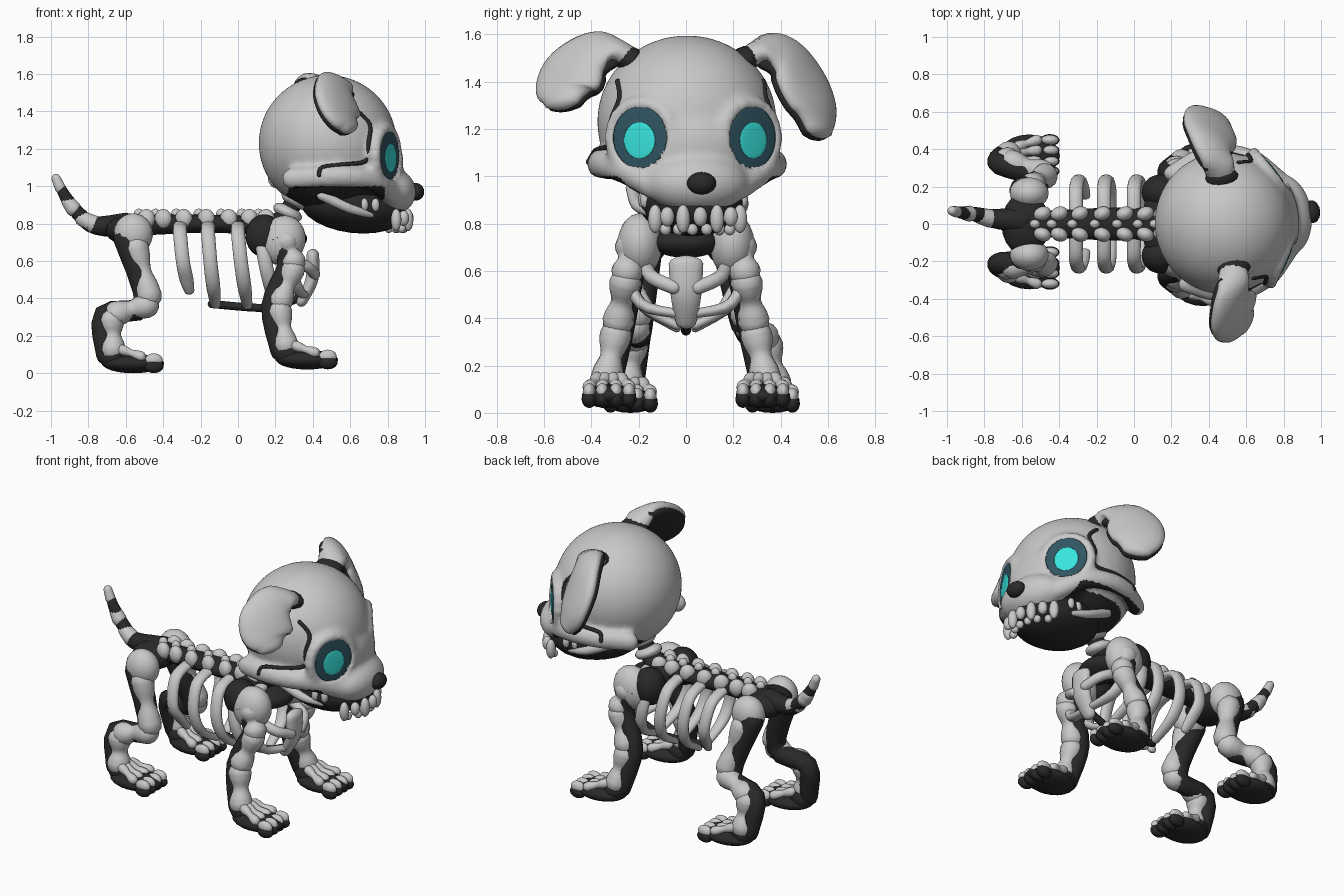
import bpy, bmesh, math
from mathutils import Vector, Matrix, Euler
from mathutils.bvhtree import BVHTree

if "Cube" in bpy.data.objects:
    bpy.data.objects.remove(bpy.data.objects["Cube"])


def material(name, rgb):
    m = bpy.data.materials.new(name)
    m.diffuse_color = (*rgb, 1)
    m.use_nodes = True
    m.node_tree.nodes["Principled BSDF"].inputs["Base Color"].default_value = m.diffuse_color
    return m


BONE = material("bone grey", (0.58, 0.58, 0.58))
DARK = material("charcoal", (0.022, 0.022, 0.022))
TEAL = material("dark teal", (0.03, 0.09, 0.12))
CYAN = material("bright cyan", (0.04, 0.77, 0.72))
BODY = Matrix()
HEAD = Matrix.Translation((0.45, 0, 0)) @ Matrix.Rotation(math.radians(7.5), 4, 'Z')


def add(name, bm, mat, frame=BODY):
    bmesh.ops.recalc_face_normals(bm, faces=bm.faces)
    for f in bm.faces:
        f.smooth = True
    me = bpy.data.meshes.new(name)
    bm.to_mesh(me)
    bm.free()
    me.materials.append(mat)
    ob = bpy.data.objects.new(name, me)
    ob.matrix_world = frame
    bpy.context.collection.objects.link(ob)
    return ob


def blob(bm, c, r, rot=(0, 0, 0), seg=20):
    m = Matrix.LocRotScale(Vector(c), Euler(rot), Vector(r))
    bmesh.ops.create_uvsphere(bm, u_segments=seg, v_segments=seg * 2 // 3, radius=1, matrix=m)


def ball(name, c, r, mat, rot=(0, 0, 0), frame=BODY):
    bm = bmesh.new()
    blob(bm, c, r, rot)
    return add(name, bm, mat, frame)


def spline(keys, steps):
    # Catmull-Rom through rows of numbers
    k = [keys[0]] + keys + [keys[-1]]
    out = []
    for i in range(1, len(k) - 2):
        for s in range(steps):
            t = s / steps
            out.append([0.5 * (2 * b + (c - a) * t + (2 * a - 5 * b + 4 * c - d) * t * t
                               + (3 * b - a - 3 * c + d) * t ** 3)
                        for a, b, c, d in zip(*k[i - 1:i + 3])])
    return out + [list(keys[-1])]


def tube(name, pts, radii, mat, frame=BODY, side=(0, 1, 0), steps=4, n=14):
    # rounded tube with elliptical sections: radius a along side, b across it
    if isinstance(radii, (int, float)):
        radii = [radii] * len(pts)
    rows = spline([[*p, *(r if isinstance(r, tuple) else (r, r))] for p, r in zip(pts, radii)], steps)
    P = [Vector(r[:3]) for r in rows]
    rings = []
    for i, r in enumerate(rows):
        t = (P[min(i + 1, len(P) - 1)] - P[max(i - 1, 0)]).normalized()
        caps = [(0, 1)]
        if i in (0, len(P) - 1):
            sg = -1 if i == 0 else 1
            caps = [(sg * math.sin(w), math.cos(w)) for w in (0, 0.5, 1.0, 1.45)]
            if i == 0:
                caps.reverse()
        u = Vector(side)
        u = (u - t * u.dot(t)).normalized()
        v = t.cross(u)
        for off, sc in caps:
            c = P[i] + t * off * min(r[3], r[4])
            rings.append([c + (u * r[3] * math.cos(a) + v * r[4] * math.sin(a)) * sc
                          for a in (2 * math.pi * j / n for j in range(n))])
    bm = bmesh.new()
    V = [[bm.verts.new(p) for p in ring] for ring in rings]
    for A, B in zip(V, V[1:]):
        for j in range(n):
            bm.faces.new((A[j], A[(j + 1) % n], B[(j + 1) % n], B[j]))
    bm.faces.new(V[0])
    bm.faces.new(V[-1])
    return add(name, bm, mat, frame)


def bone(name, p, q, r, mat=BONE):
    p, q = Vector(p), Vector(q)
    tube(name, [p.lerp(q, t) for t in (0, .22, .5, .78, 1)],
         [r * 1.1, r, r * .75, r, r * 1.1], mat, steps=3)


# ---------- skull: merged volumes, flattened eye sockets, dark underside
EYE = [(Vector((0.33, s * 0.238, 1.163)),
        Vector((math.cos(0.54), s * math.sin(0.54), 0)), s) for s in (-1, 1)]
bm = bmesh.new()
blob(bm, (0.03, 0, 1.23), (0.37, 0.38, 0.365), seg=40)
blob(bm, (0.21, 0, 1.13), (0.225, 0.32, 0.22), seg=30)
blob(bm, (0.36, 0, 0.97), (0.145, 0.22, 0.13), seg=30)
for e, nrm, s in EYE:
    u = Vector((0, 0, 1)).cross(nrm)
    for k in range(20):
        a = k * math.pi / 10
        blob(bm, e - nrm * 0.02 + u * 0.142 * math.cos(a) + Vector((0, 0, 0.145 * math.sin(a))), (0.036,) * 3, seg=12)
    cheek = [(-.2, .3, 1.04), (-.05, .365, 1.05), (.1, .37, 1.05), (.24, .31, 1.03), (.35, .19, .96)]
    for p in spline(cheek, 4):
        blob(bm, (p[0], s * p[1], p[2]), (0.06, 0.05, 0.06), seg=12)
skull = add("skull", bm, BONE, HEAD)
mod = skull.modifiers.new("merge", 'REMESH')
mod.mode, mod.voxel_size = 'VOXEL', 0.014
mod = skull.modifiers.new("soften", 'SMOOTH')
mod.factor, mod.iterations = 0.5, 16
me = bpy.data.meshes.new_from_object(skull.evaluated_get(bpy.context.evaluated_depsgraph_get()))
skull.modifiers.clear()
skull.data = me
me.materials.clear()
me.materials.append(BONE)
me.materials.append(DARK)
bm = bmesh.new()
bm.from_mesh(me)
for v in bm.verts:
    for e, nrm, s in EYE:
        d = v.co - e
        depth = d.dot(nrm)
        if abs(depth) < 0.15 and (d - nrm * depth).length < 0.128:
            v.co -= nrm * depth
bm.normal_update()
for f in bm.faces:
    f.smooth = True
    c = f.calc_center_median()
    f.material_index = int(c.z < 1.0 and -0.2 < c.x < 0.3 and f.normal.z < -0.4)
surface = BVHTree.FromBMesh(bm)
bm.to_mesh(me)
bm.free()

# ---------- eyes, temple seams, jaw bones, ears (both sides)
for e, nrm, s in EYE:
    turn = (0, 0, s * 0.54)
    ball("eye_socket", e + nrm * 0.004, (0.005, 0.124, 0.132), TEAL, turn, HEAD)
    ball("eye_pupil", e + nrm * 0.009 + Vector((0, 0, -.012)), (0.005, 0.073, 0.077), CYAN, turn, HEAD)
    seam = []
    for x, z in [(-.07, 1.06), (-.05, 1.1), (.06, 1.115), (.19, 1.135), (.205, 1.23), (.215, 1.33), (.15, 1.4)]:
        hit = surface.ray_cast(Vector((x, s * 2, z)), Vector((0, -s, 0)))[0]
        if hit:
            seam.append(tuple(hit))
    tube("temple_seam", seam, 0.012, DARK, HEAD, n=8)
    tube("jaw_bone", [(-.03, s * .225, .95), (.12, s * .225, .88), (.24, s * .19, .85)],
         [.028, .026, .02], BONE, HEAD)
    for x in (.2, .26):
        ball("cheek_tooth", (x, s * .21, .9), (.022, .02, .035), BONE, frame=HEAD)
    drop = [(.25, 1.5), (.33, 1.54), (.41, 1.51), (.48, 1.44), (.52, 1.37), (.535, 1.32)]
    if s > 0:
        drop = [(.25, 1.49), (.33, 1.535), (.42, 1.5), (.49, 1.4), (.54, 1.29), (.555, 1.2)]
    ear = [(x, s * y, z) for x, (y, z) in zip((.05, .04, .02, .02, .04, .07), drop)]
    wide = [(.075, .05), (.09, .05), (.13, .055), (.165, .055), (.15, .05), (.09, .04)]
    slant = (.76, -.5 * s, -.38)
    tube("ear", ear, wide, BONE, HEAD, side=slant, steps=5, n=20)
    tube("ear_lining", [Vector(p) + Vector((-.012, -s * .018, -.016)) for p in ear[1:]],
         [(a * .98, b * .8) for a, b in wide[1:]], DARK, HEAD, side=slant, steps=5, n=20)
    tube("ear_collar", [(.05, s * .24, 1.488), (.049, s * .25, 1.495)], [(.092, .058), (.088, .057)],
         DARK, HEAD, side=slant)

# ---------- nose, jaw, teeth
ball("nose", (0.505, 0, 0.97), (0.045, 0.062, 0.047), DARK, frame=HEAD)
ball("jaw", (0.17, 0, 0.89), (0.29, 0.225, 0.14), DARK, (0, 0.12, 0), HEAD)
for k in range(-3, 4):
    a = k * 0.36
    big = 0.06 if abs(k) in (3, 1) else 0.042
    ball("tooth", (0.295 + 0.17 * math.cos(a), 0.205 * math.sin(a), 0.85 - big * 0.5),
         (0.028, 0.03, big), BONE, frame=HEAD)
for k in (-2.6, -1.5, -.5, .5, 1.5, 2.6):
    a = k * 0.36
    ball("lower_tooth", (0.285 + 0.155 * math.cos(a), 0.17 * math.sin(a), 0.775),
         (0.022, 0.024, 0.025), BONE, frame=HEAD)

# ---------- spine, neck, tail
tube("spine_core", [(-.6, 0, .79), (-.2, 0, .8), (.18, 0, .8), (.29, 0, .9), (.36, 0, 1.02)],
     [.06, (.085, .05), (.085, .05), .05, .06], DARK)
for x in (-.5, -.41, -.3, -.18, -.06, .05, .14):
    ball("vertebra", (x - .03, 0, .85), (.028, .024, .03), BONE)
    for s in (-1, 1):
        ball("vertebra_wing", (x + .01, s * .055, .825), (.048, .038, .053), BONE, (0, 0, s * .4))
for x, z in ((.255, .86), (.3, .925), (.34, .99)):
    ball("neck_vertebra", (x + .01, 0, z), (.083, .083, .04), BONE, (0, .45, 0))
tail = [(-.6, .02, .79), (-.76, .03, .79), (-.84, .05, .84), (-.92, .06, .94), (-.97, .07, 1.04)]
tube("tail_core", tail, [.07, .05, .04, .033, .02], DARK)
for a, b, r in (((-.77, .03, .795), (-.83, .045, .825), .05), ((-.88, .055, .88), (-.91, .06, .92), .043),
                ((-.95, .065, .99), (-.972, .07, 1.04), .03)):
    tube("tail_bone", [a, b], [r, r * .85], BONE)

# ---------- ribs, breastbone, shoulders, pelvis
for s in (-1, 1):
    for x, lean, low, end in ((-.31, .05, .44, .15), (-.16, .04, .365, .05), (0, .05, .36, .04),
                              (.12, .08, .37, .04), (.22, .13, .42, .04)):
        path = [(x, s * .07, .79), (x, s * .19, .75), (x + lean * .3, s * .24, .6),
                (x + lean * .7, s * .19, .46 if end < .1 else .5), (x + lean, s * end, low)]
        tube("rib", path, [(.037, .025)] * 4 + [(.027, .02)], BONE, side=(1, 0, 0))
    tube("front_rib", [(.26, s * .17, .62), (.37, s * .14, .57), (.41, s * .05, .53)], .03, BONE, side=(0, 0, 1))
    ball("shoulder_muscle", (.14, s * .17, .735), (.1, .095, .115), DARK)
    ball("shoulder_blade", (.24, s * .195, .71), (.12, .095, .135), BONE, (0, .35, 0))
    ball("hip", (-.56, s * .165, .745), (.105, .085, .11), BONE)
tube("belly_bar", [(-.14, 0, .37), (.1, 0, .35), (.22, 0, .36), (.36, 0, .42)], .022, DARK)
tube("breastbone", [(.4, 0, .63), (.395, 0, .5), (.34, 0, .385)], [(.073, .035), (.065, .035), (.045, .03)], BONE)
ball("chest", (.25, 0, .72), (.12, .15, .065), DARK)
ball("upper_back", (.13, 0, .77), (.09, .2, .07), DARK)
ball("pelvis", (-.58, 0, .765), (.13, .17, .08), DARK)


# ---------- legs: dark core behind, bones in front, paws with four toes
def leg(name, joints, r, lift):
    J = [Vector(j) for j in joints]
    x, y, _ = J[-1]
    back, front = Vector((-.024, 0, 0)), Vector((.012, math.copysign(.016, y), 0))
    tube(name + "_core", [j + back for j in J], [r * 1.05, r * .85, r * .85, r * .8], DARK)
    for a, b in zip(J, J[1:]):
        bone(name + "_bone", a.lerp(b, .13) + front, a.lerp(b, .87) + front, r * .9)
    ball(name + "_sole", (x + .12, y, .052 + lift), (.165, .115, .052), DARK)
    ball(name + "_heel", (x + .02, y, .085 + lift), (.08, .075, .07), DARK)
    for o in (-.084, -.029, .029, .084):
        bone(name + "_foot_bone", (x + .06, y + o * .6, .125 + lift), (x + .16, y + o, .09 + lift), .026)
        ball(name + "_toe", (x + .23, y + o, .07 + lift), (.048, .027, .036), BONE)
        ball(name + "_toe_pad", (x + .23, y + o, .038 + lift), (.052, .032, .037), DARK)


for s in (-1, 1):
    leg("front_leg", [(.24, s * .215, .72), (.29, s * .235, .58), (.205, s * .275, .36), (.25, s * .325, .12)],
        .068, .02)
for ys in ((-.17, -.2, -.21, -.235), (.18, .25, .32, .365)):
    xz = ((-.57, .72), (-.475, .37), (-.69, .31), (-.68, .1))
    leg("hind_leg", [(x, y, z) for (x, z), y in zip(xz, ys)], .07, 0)
